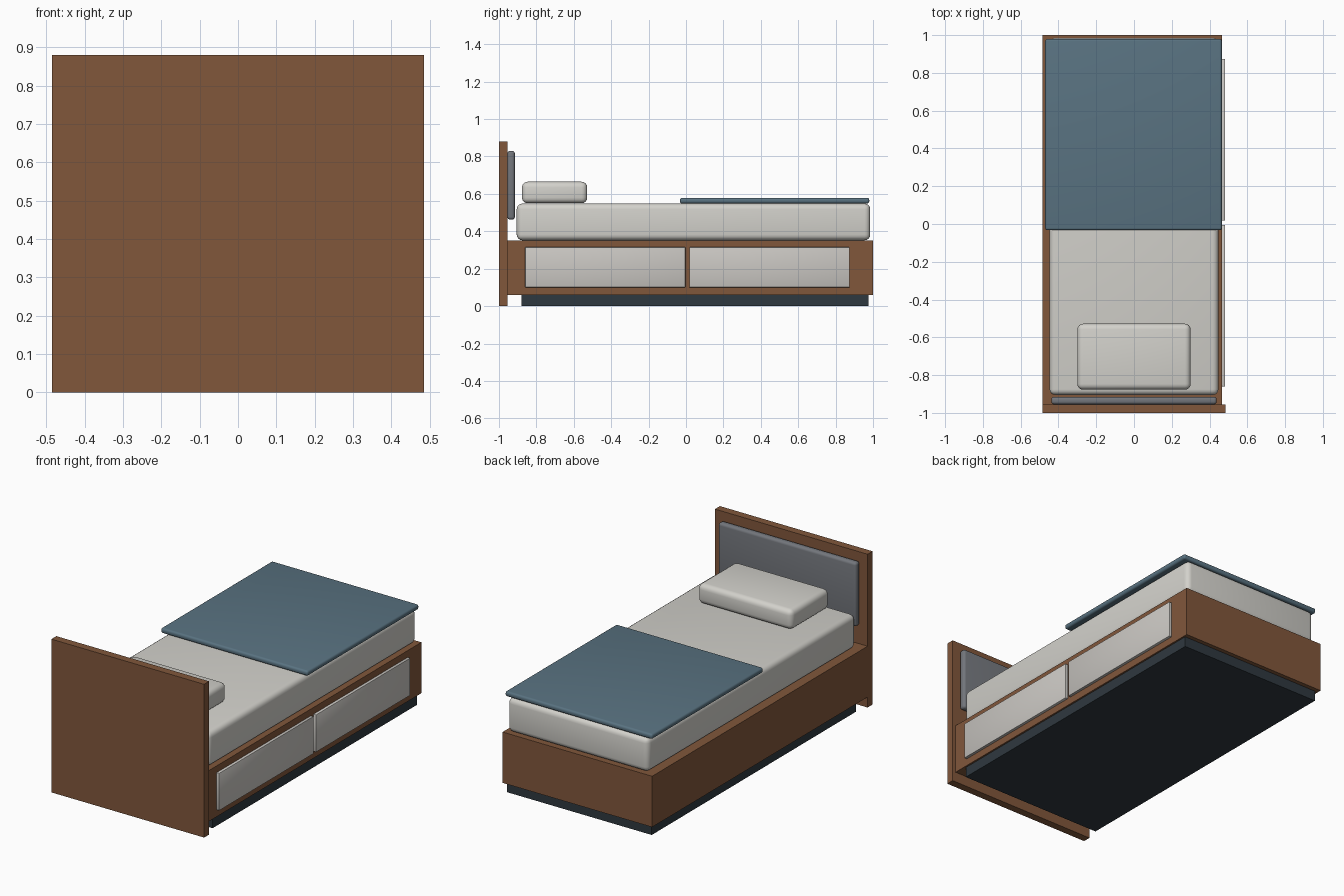
import bpy
from mathutils import Vector

if "Cube" in bpy.data.objects:
    bpy.data.objects.remove(bpy.data.objects["Cube"])


def material(name, rgb):
    m = bpy.data.materials.new(name)
    m.diffuse_color = (*rgb, 1)
    m.use_nodes = True
    m.node_tree.nodes["Principled BSDF"].inputs["Base Color"].default_value = m.diffuse_color
    return m


wood = material("wood", (0.22, 0.095, 0.044))
linen = material("linen", (0.65, 0.64, 0.60))
drawer_grey = material("drawer_grey", (0.60, 0.58, 0.55))
blue = material("blue_cloth", (0.10, 0.17, 0.22))
dark = material("dark_base", (0.028, 0.040, 0.050))
slate = material("slate_cloth", (0.17, 0.18, 0.20))


def box(name, x, y, z, mat, bevel=0.0, segments=4):
    """Box spanning the given x, y, z ranges, with optional rounded edges."""
    lo, hi = Vector((x[0], y[0], z[0])), Vector((x[1], y[1], z[1]))
    bpy.ops.mesh.primitive_cube_add(size=1, location=(lo + hi) / 2)
    ob = bpy.context.object
    ob.name = name
    ob.scale = hi - lo
    bpy.ops.object.transform_apply(location=False, rotation=False, scale=True)
    ob.data.materials.append(mat)
    if bevel:
        mod = ob.modifiers.new("rounded_edges", 'BEVEL')
        mod.width = bevel
        mod.segments = segments
        bpy.ops.object.modifier_apply(modifier=mod.name)
        bpy.ops.object.shade_smooth_by_angle()
    return ob


# Wooden body on a recessed plinth
box("plinth", (-0.465, 0.455), (-0.88, 0.975), (0, 0.06), dark)
box("bed_frame", (-0.485, 0.465), (-0.955, 1.0), (0.06, 0.352), wood)
box("headboard", (-0.485, 0.485), (-1.0, -0.955), (0, 0.88), wood)

# Upholstered headboard panel
box("headboard_panel", (-0.438, 0.438), (-0.955, -0.915), (0.462, 0.83), slate, 0.015)

# Two drawer fronts on the right side
for i, y0 in enumerate((-0.86, 0.018)):
    box(f"drawer_front_{i + 1}", (0.465, 0.483), (y0, y0 + 0.856), (0.1, 0.315),
        drawer_grey, 0.003, 2)

# Bedding
box("mattress", (-0.447, 0.447), (-0.905, 0.985), (0.352, 0.548), linen, 0.03)
box("pillow", (-0.3, 0.3), (-0.877, -0.528), (0.55, 0.665), linen, 0.03)
box("blanket", (-0.47, 0.465), (-0.033, 0.98), (0.549, 0.579), blue, 0.012)
